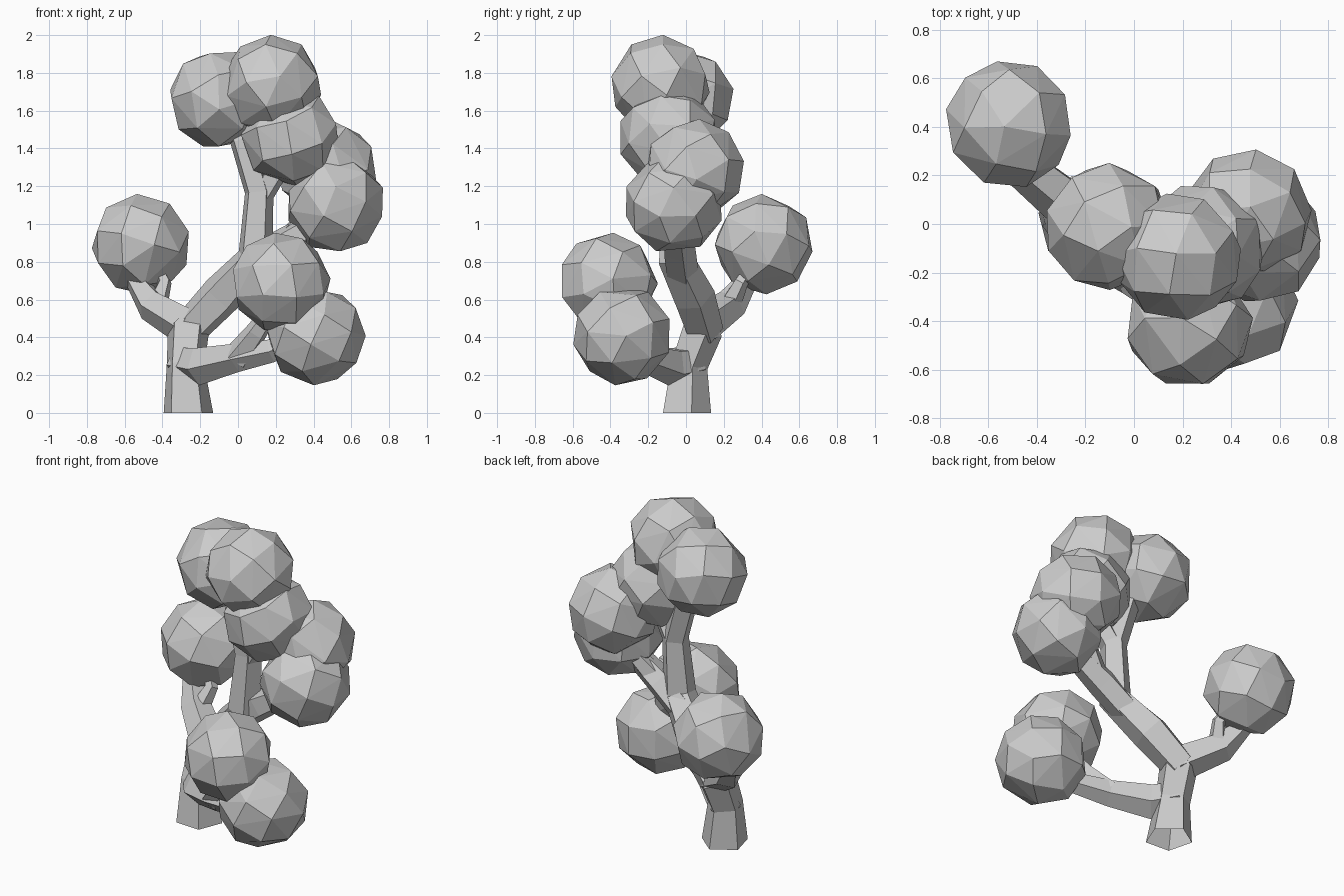
import bpy
import bmesh
import math
import random
from mathutils import Vector, Quaternion

random.seed(4)

cube = bpy.data.objects.get("Cube")
if cube:
    bpy.data.objects.remove(cube, do_unlink=True)

# One plain grey covers the whole tree
grey = bpy.data.materials.new("light_grey")
grey.use_nodes = True
colour = (0.6, 0.6, 0.6, 1)
grey.diffuse_color = colour
grey.node_tree.nodes["Principled BSDF"].inputs["Base Color"].default_value = colour


def finish(bm, name):
    bmesh.ops.recalc_face_normals(bm, faces=bm.faces)
    mesh = bpy.data.meshes.new(name)
    bm.to_mesh(mesh)
    bm.free()
    mesh.materials.append(grey)
    obj = bpy.data.objects.new(name, mesh)
    bpy.context.collection.objects.link(obj)
    return obj


def limb(name, nodes, sides=5):
    """Faceted tapered tube through (x, y, z, radius) nodes, open at its start."""
    bm = bmesh.new()
    points = [Vector(n[:3]) for n in nodes]
    rings = []
    direction = Vector((0, 0, 1))
    side = Vector((1, 0, 0))
    for i, node in enumerate(nodes):
        before = points[max(i - 1, 0)]
        after = points[min(i + 1, len(points) - 1)]
        heading = (after - before).normalized()
        if node[2] == 0:
            heading = Vector((0, 0, 1))
        side = direction.rotation_difference(heading) @ side
        direction = heading
        ring = []
        for k in range(sides):
            turn = Quaternion(heading, math.tau * (k + 0.2) / sides)
            ring.append(bm.verts.new(points[i] + turn @ side * node[3]))
        rings.append(ring)
    for low, high in zip(rings, rings[1:]):
        for k in range(sides):
            j = (k + 1) % sides
            bm.faces.new((low[k], low[j], high[j], high[k]))
    bm.faces.new(rings[-1])
    return finish(bm, name)


def leaf_ball(name, centre, radius=0.267, count=28):
    """Coarse faceted ball: hull of evenly spread points, turned at random."""
    bm = bmesh.new()
    axis = Vector([random.uniform(-1, 1) for _ in range(3)]).normalized()
    turn = Quaternion(axis, random.uniform(0, math.tau))
    golden = math.pi * (3 - math.sqrt(5))
    for i in range(count):
        z = 1 - 2 * (i + 0.5) / count
        r = math.sqrt(1 - z * z)
        p = Vector((r * math.cos(golden * i), r * math.sin(golden * i), z))
        bm.verts.new(Vector(centre) + turn @ p * radius)
    bmesh.ops.convex_hull(bm, input=bm.verts)
    return finish(bm, name)


# Shared forks
root = (-0.28, 0.01, 0.25, 0.105)
crotch = (-0.265, 0.08, 0.44, 0.115)
main_fork = (0.09, -0.06, 0.82, 0.1)
upper_fork = (0.11, -0.05, 1.17, 0.08)
low_fork = (0.0, -0.22, 0.295, 0.08)
back_fork = (-0.455, 0.235, 0.57, 0.09)

# Trunk and branches
limb("trunk", [(-0.265, -0.005, 0, 0.138), root, crotch, (-0.23, 0.09, 0.5, 0.08)])
limb("main_stem", [(-0.27, 0.1, 0.43, 0.1), (-0.09, 0.04, 0.62, 0.115), main_fork,
                   upper_fork, (0.03, -0.04, 1.45, 0.08), (-0.05, -0.02, 1.6, 0.05)])
limb("upper_twig", [(0.1, -0.05, 1.12, 0.07), (0.2, -0.07, 1.28, 0.065),
                    (0.26, -0.09, 1.44, 0.05)])
limb("left_branch", [(0.0, -0.02, 0.72, 0.09), (0.2, -0.04, 0.87, 0.09),
                     (0.36, -0.05, 0.97, 0.075), (0.5, -0.06, 1.1, 0.05)])
limb("left_twig", [(0.24, -0.04, 0.89, 0.07), (0.36, 0.02, 1.04, 0.05),
                   (0.45, 0.04, 1.25, 0.04)])
limb("back_branch", [(-0.25, 0.07, 0.45, 0.11), back_fork,
                     (-0.55, 0.33, 0.71, 0.055), (-0.53, 0.4, 0.85, 0.04)])
limb("back_twig", [(-0.43, 0.23, 0.57, 0.06), (-0.39, 0.29, 0.69, 0.04),
                   (-0.45, 0.36, 0.8, 0.03)])
limb("low_branch", [(-0.31, 0.05, 0.27, 0.09), (-0.2, -0.08, 0.25, 0.105), low_fork,
                    (0.18, -0.3, 0.33, 0.065), (0.35, -0.33, 0.4, 0.04)])
limb("low_twig", [low_fork, (0.1, -0.31, 0.43, 0.06), (0.2, -0.38, 0.58, 0.04)])

# Foliage
leaves = {
    "back_foliage": (-0.515, 0.41, 0.893),
    "top_right_foliage": (-0.105, -0.01, 1.66),
    "top_foliage": (0.18, -0.135, 1.735),
    "middle_foliage": (0.28, -0.095, 1.46),
    "left_upper_foliage": (0.47, 0.045, 1.29),
    "left_lower_foliage": (0.515, -0.065, 1.105),
    "front_upper_foliage": (0.225, -0.415, 0.69),
    "front_lower_foliage": (0.41, -0.335, 0.41),
}
for name, centre in leaves.items():
    leaf_ball(name, centre)
